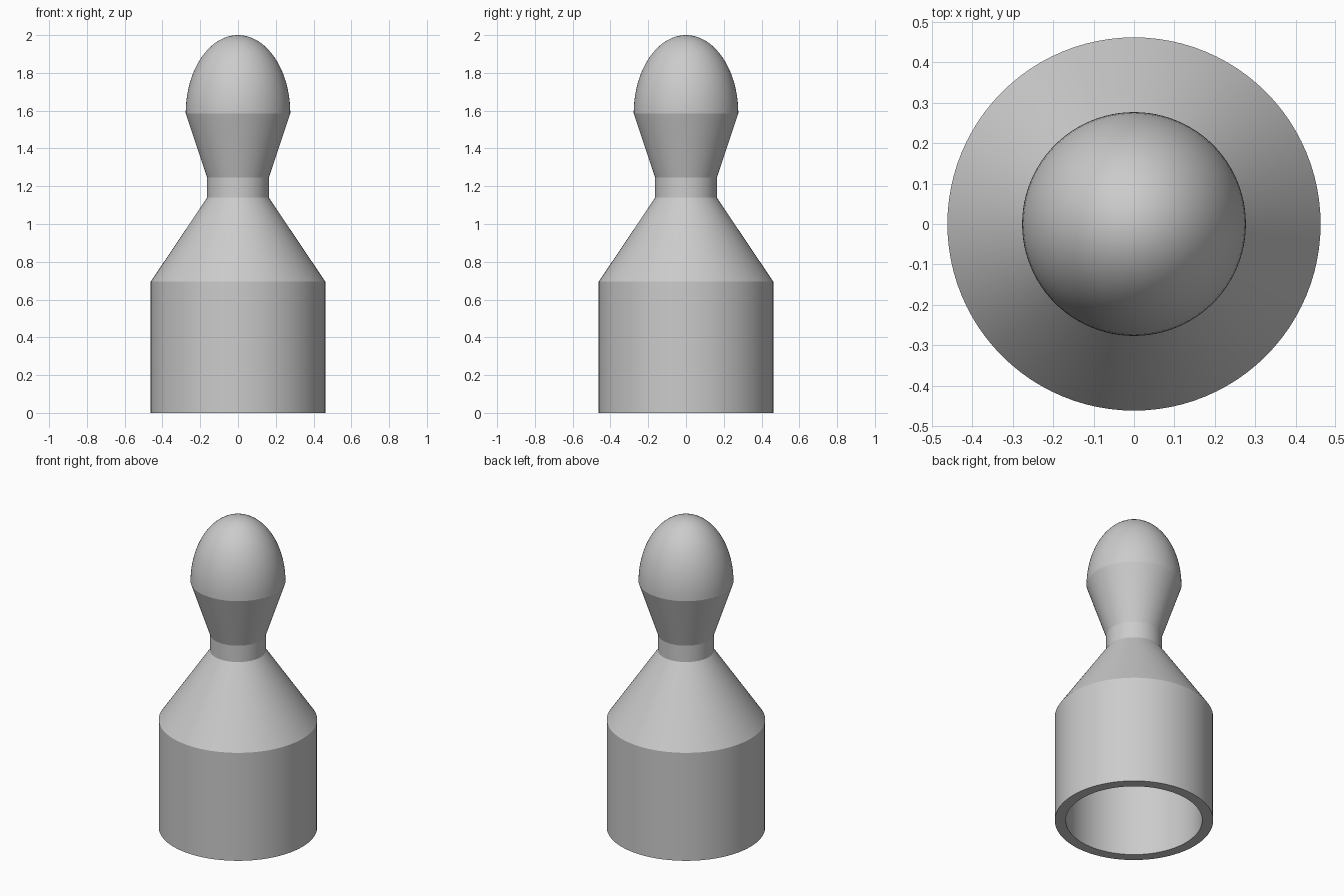
import bpy, bmesh, math
from mathutils import Matrix, Vector

if "Cube" in bpy.data.objects:
    bpy.data.objects.remove(bpy.data.objects["Cube"], do_unlink=True)

grey = bpy.data.materials.new("plain grey")
grey.use_nodes = True
colour = (0.6, 0.6, 0.6, 1)
grey.diffuse_color = colour
grey.node_tree.nodes["Principled BSDF"].inputs["Base Color"].default_value = colour

SEGMENTS = 96


def lathe(name, profile):
    """Spin an (r, z) profile around the z axis."""
    bm = bmesh.new()
    verts = [bm.verts.new((r, 0, z)) for r, z in profile]
    edges = [bm.edges.new(pair) for pair in zip(verts, verts[1:])]
    bmesh.ops.spin(bm, geom=verts + edges, cent=(0, 0, 0), axis=(0, 0, 1),
                   angle=2 * math.pi, steps=SEGMENTS, use_merge=False)
    bmesh.ops.remove_doubles(bm, verts=bm.verts, dist=0.0001)
    bmesh.ops.recalc_face_normals(bm, faces=bm.faces)
    mesh = bpy.data.meshes.new(name)
    bm.to_mesh(mesh)
    bm.free()
    mesh.materials.append(grey)
    obj = bpy.data.objects.new(name, mesh)
    bpy.context.collection.objects.link(obj)
    bpy.ops.object.select_all(action='DESELECT')
    obj.select_set(True)
    bpy.context.view_layer.objects.active = obj
    bpy.ops.object.shade_smooth_by_angle(angle=math.radians(15))
    return obj


# Hollow cylinder with a conical shoulder, open at the bottom
neck_r, neck_z = 0.163, 1.14
lathe("hollow_body", [
    (0, neck_z), (neck_r, neck_z), (0.462, 0.695), (0.462, 0),
    (0.398, 0), (0.398, 0.675), (0.1, 1.11), (0, 1.11)])

# Neck, flared head and elongated dome
head_r, head_z, top = 0.277, 1.585, 2.0
steps = 20
dome = []
for i in range(steps + 1):
    a = math.pi / 2 * i / steps
    dome.append((head_r * math.cos(a), head_z + (top - head_z) * math.sin(a)))
dome[-1] = (0, top)
lathe("neck_and_head", [(0, neck_z), (neck_r, neck_z), (neck_r, 1.245)] + dome)
